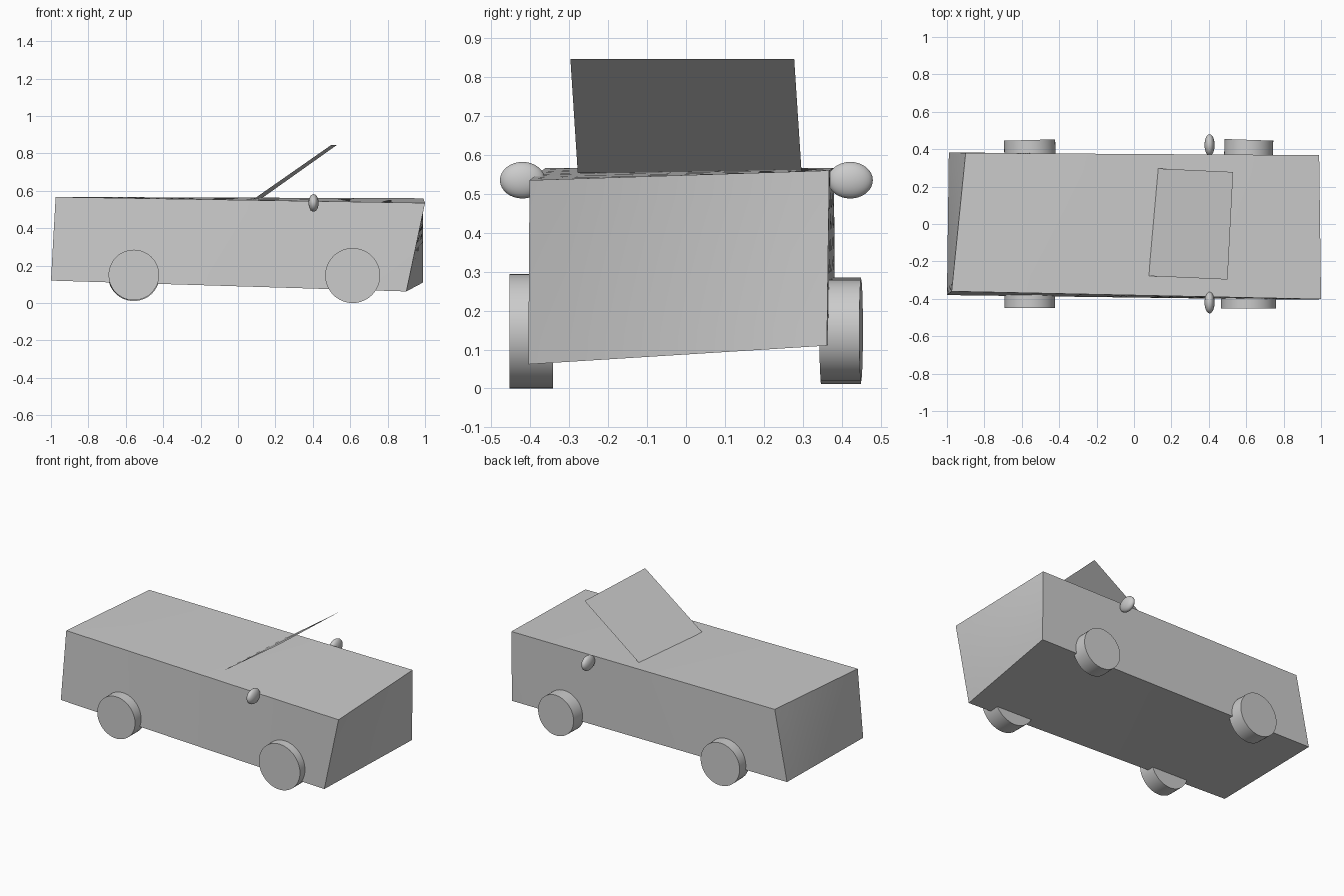
import bpy, bmesh, math
from mathutils import Vector, Euler

cube = bpy.data.objects.get("Cube")
if cube:
    bpy.data.objects.remove(cube, do_unlink=True)

grey = bpy.data.materials.new("plain_grey")
grey.use_nodes = True
tone = (0.6, 0.6, 0.6, 1)
grey.diffuse_color = tone
grey.node_tree.nodes["Principled BSDF"].inputs["Base Color"].default_value = tone


def add_part(name, bm, angle=30):
    """Turn a bmesh into a shaded object."""
    bmesh.ops.recalc_face_normals(bm, faces=bm.faces)
    mesh = bpy.data.meshes.new(name)
    bm.to_mesh(mesh)
    bm.free()
    mesh.materials.append(grey)
    obj = bpy.data.objects.new(name, mesh)
    bpy.context.collection.objects.link(obj)
    bpy.ops.object.select_all(action='DESELECT')
    obj.select_set(True)
    bpy.context.view_layer.objects.active = obj
    bpy.ops.object.shade_smooth_by_angle(angle=math.radians(angle))
    return obj


# Body: a skewed box, with its twisted sides gridded so they curve evenly
corners = {
    (-1, -1, -1): (-1.0, -0.38, 0.12), (1, -1, -1): (0.90, -0.405, 0.062),
    (-1, 1, -1): (-0.99, 0.383, 0.123), (1, 1, -1): (0.99, 0.362, 0.11),
    (-1, -1, 1): (-0.975, -0.36, 0.567), (1, -1, 1): (1.0, -0.402, 0.535),
    (-1, 1, 1): (-0.90, 0.38, 0.567), (1, 1, 1): (0.99, 0.368, 0.56),
}
bm = bmesh.new()
bmesh.ops.create_cube(bm, size=2)
for v in bm.verts:
    v.co = corners[tuple(round(c) for c in v.co)]
bmesh.ops.subdivide_edges(bm, edges=bm.edges[:], cuts=7, use_grid_fill=True)
add_part("body", bm)

# Windscreen: one thin slanted sheet
bm = bmesh.new()
sheet = [(0.08, -0.278, 0.553), (0.50, -0.297, 0.846),
         (0.53, 0.278, 0.846), (0.12, 0.297, 0.555)]
bm.faces.new([bm.verts.new(p) for p in sheet])
add_part("windscreen", bm)

# Wheels: x, z, radius, inner y, outer y, yaw in degrees
wheels = {
    "front_left_wheel": (0.613, 0.147, 0.147, -0.342, -0.453, 0),
    "front_right_wheel": (-0.557, 0.15, 0.135, -0.345, -0.448, 0),
    "back_left_wheel": (0.613, 0.150, 0.130, 0.347, 0.450, -2),
    "back_right_wheel": (-0.557, 0.148, 0.137, 0.347, 0.449, 1.5),
}
for name, (x, z, radius, inner, outer, yaw) in wheels.items():
    bm = bmesh.new()
    bmesh.ops.create_cone(bm, cap_ends=True, segments=48, radius1=radius,
                          radius2=radius, depth=abs(outer - inner))
    turn = Euler((math.pi / 2, 0, math.radians(yaw))).to_matrix()
    bmesh.ops.rotate(bm, verts=bm.verts, matrix=turn)
    bmesh.ops.translate(bm, verts=bm.verts, vec=(x, (inner + outer) / 2, z))
    add_part(name, bm)

# Mirrors: flattened balls on both sides
for name, y in (("front_mirror", -0.42), ("back_mirror", 0.422)):
    bm = bmesh.new()
    bmesh.ops.create_uvsphere(bm, u_segments=32, v_segments=16, radius=1)
    bmesh.ops.scale(bm, verts=bm.verts, vec=(0.027, 0.058, 0.047))
    bmesh.ops.translate(bm, verts=bm.verts, vec=Vector((0.404, y, 0.535)))
    add_part(name, bm, 60)
